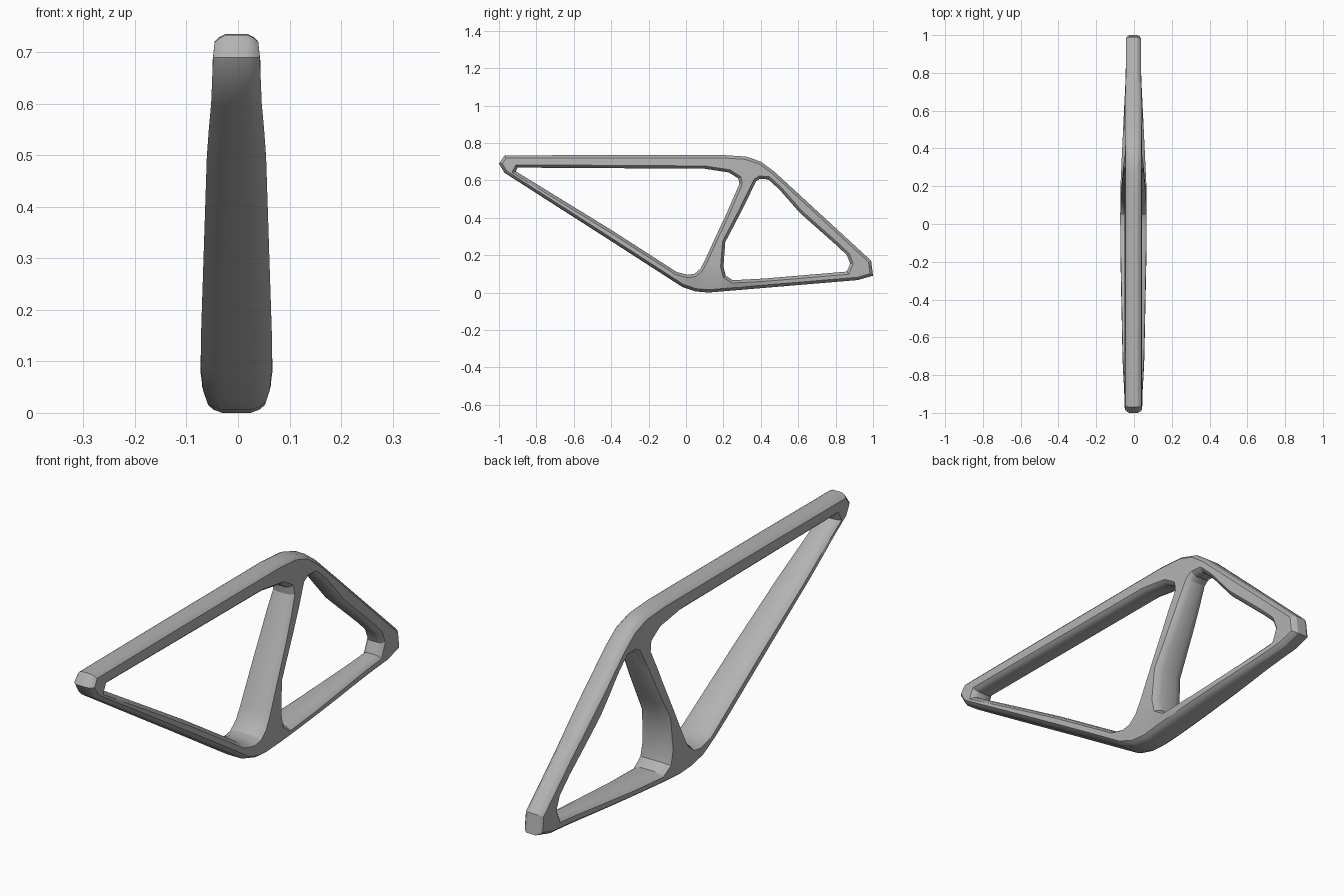
import bpy, bmesh
from math import ceil, radians
from mathutils import Vector

cube = bpy.data.objects.get("Cube")
if cube:
    bpy.data.objects.remove(cube)

grey = bpy.data.materials.new("frame_grey")
grey.use_nodes = True
grey.diffuse_color = (0.45, 0.45, 0.45, 1)
grey.node_tree.nodes["Principled BSDF"].inputs["Base Color"].default_value = (0.45, 0.45, 0.45, 1)

# Side profiles as (y, z): outer contour anticlockwise, openings clockwise
outer = [(-1, .69), (-.97, .64), (-.4, .275), (-.02, .03), (.05, .006), (.12, 0),
         (.3, .015), (.92, .067), (1, .09), (.99, .17), (.8, .345), (.47, .648),
         (.4, .7), (.32, .727), (.2, .735), (-.5, .735), (-.97, .733)]
front_opening = [(-.91, .648), (-.9, .668), (.1, .662), (.23, .642), (.28, .61),
                 (.285, .58), (.22, .43), (.15, .28), (.1, .17), (.075, .125),
                 (.045, .1), (.01, .095), (-.05, .11), (-.4, .335)]
rear_opening = [(.375, .595), (.395, .608), (.44, .605), (.5, .55), (.61, .425),
                (.8, .257), (.86, .2), (.878, .155), (.86, .112), (.42, .075),
                (.25, .066), (.212, .09), (.2, .14), (.21, .27), (.294, .43)]

# Tube half width against height
WIDTHS = [(0, .055), (.04, .068), (.1, .07), (.5, .057), (.6, .048), (.68, .046), (.74, .042)]
# Rounded section: (inset from the contour, fraction of half width)
SECTION = [(0, .5), (.006, .8), (.015, 1)]


def half_width(y, z):
    w = WIDTHS[-1][1]
    for (z0, w0), (z1, w1) in zip(WIDTHS, WIDTHS[1:]):
        if z <= z1:
            w = w0 + (w1 - w0) * max(0, (z - z0) / (z1 - z0))
            break
    t = min(1, max(0, (y - .2) / .6))
    return w + (.04 - w) * t


def resample(points, step=.1):
    result = []
    for i, p in enumerate(points):
        a, b = Vector(p), Vector(points[(i + 1) % len(points)])
        n = max(1, ceil((b - a).length / step))
        result += [a.lerp(b, k / n) for k in range(n)]
    return result


def inward(points):
    # Mitred normals that point into the tube material
    result = []
    for i, p in enumerate(points):
        d0 = (p - points[i - 1]).normalized()
        d1 = (points[(i + 1) % len(points)] - p).normalized()
        n0, n1 = Vector((-d0.y, d0.x)), Vector((-d1.y, d1.x))
        result.append((n0 + n1) / max(.6, 1 + n0.dot(n1)))
    return result


bm = bmesh.new()
side_edges = {-1: [], 1: []}
for contour in (outer, front_opening, rear_opening):
    points = resample(contour)
    normals = inward(points)
    profile = [(d, -f) for d, f in reversed(SECTION)] + SECTION
    rings = []
    for inset, fraction in profile:
        ring = []
        for p, n in zip(points, normals):
            q = p + n * inset
            ring.append(bm.verts.new((fraction * half_width(p.x, p.y) - .003, q.x, q.y)))
        rings.append(ring)
    # Rounded band around the contour
    for r0, r1 in zip(rings, rings[1:]):
        for i in range(len(r0)):
            j = (i + 1) % len(r0)
            bm.faces.new((r0[i], r0[j], r1[j], r1[i]))
    for side, ring in ((-1, rings[0]), (1, rings[-1])):
        for i in range(len(ring)):
            side_edges[side].append(bm.edges.get((ring[i - 1], ring[i])))

# Side walls between the outer contour and the two openings
for side, edges in side_edges.items():
    bmesh.ops.triangle_fill(bm, edges=edges, use_beauty=True, normal=(side, 0, 0))

bmesh.ops.recalc_face_normals(bm, faces=bm.faces)
mesh = bpy.data.meshes.new("bicycle_frame")
bm.to_mesh(mesh)
bm.free()
mesh.materials.append(grey)
frame = bpy.data.objects.new("bicycle_frame", mesh)
bpy.context.collection.objects.link(frame)
bpy.ops.object.select_all(action='DESELECT')
frame.select_set(True)
bpy.context.view_layer.objects.active = frame
bpy.ops.object.shade_smooth_by_angle(angle=radians(25))
